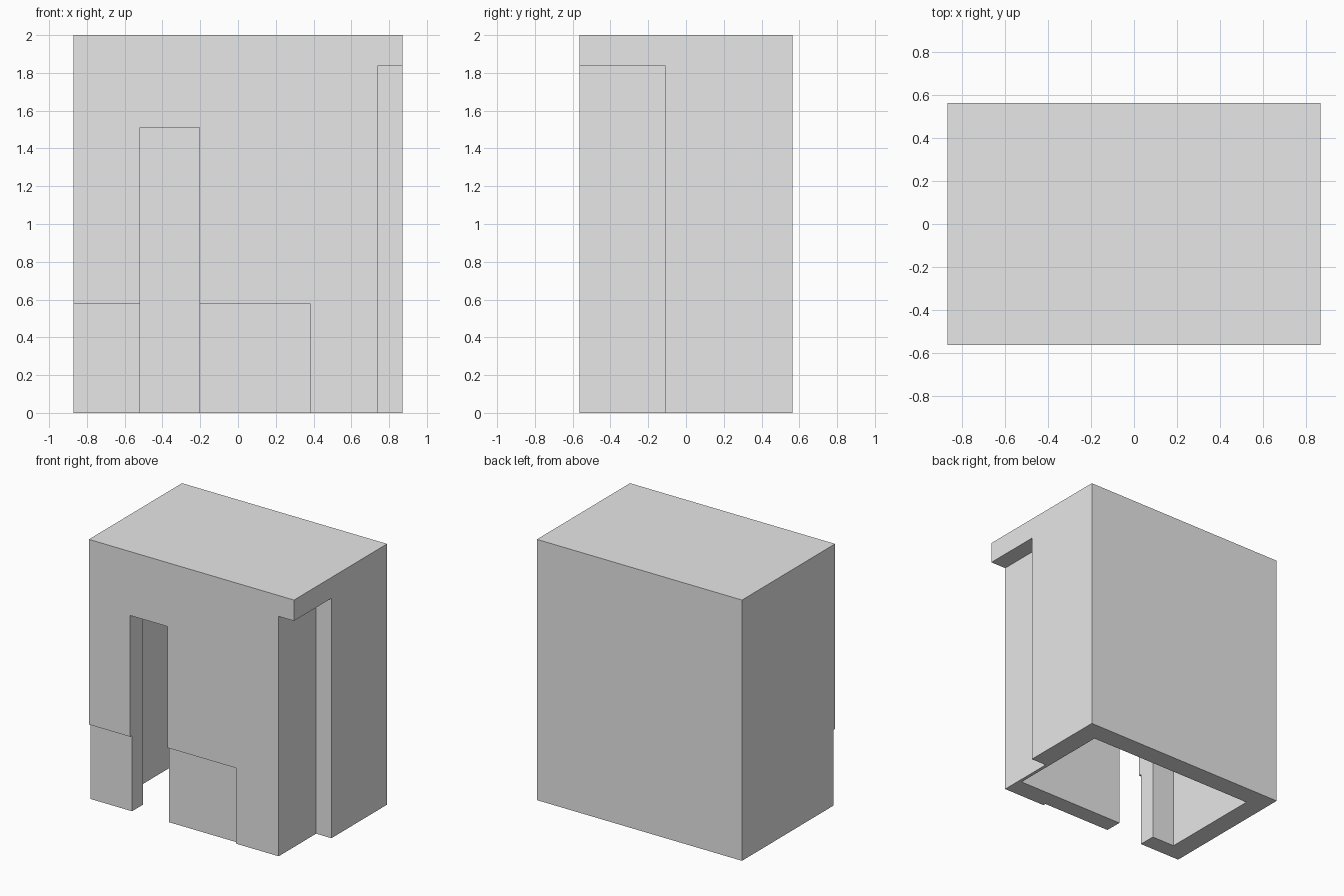
import bpy
import bmesh
from mathutils import Vector

default_cube = bpy.data.objects.get("Cube")
if default_cube:
    bpy.data.objects.remove(default_cube, do_unlink=True)

W, D, H = 0.87, 0.564, 2.0   # half width, half depth, height
WALL = 0.155                 # shell thickness
STEP = 0.022                 # depth of the shallow front rebate
OVER = 0.1                   # cutter overshoot

grey = bpy.data.materials.new("light grey")
grey.use_nodes = True
grey.diffuse_color = (0.8, 0.8, 0.8, 1)
grey.node_tree.nodes["Principled BSDF"].inputs["Base Color"].default_value = (0.8, 0.8, 0.8, 1)


def box(name, low, high):
    """Axis-aligned box between two corners."""
    low, high = Vector(low), Vector(high)
    bm = bmesh.new()
    bmesh.ops.create_cube(bm, size=1)
    for v in bm.verts:
        v.co = (low + high) / 2 + v.co * (high - low)
    mesh = bpy.data.meshes.new(name)
    bm.to_mesh(mesh)
    bm.free()
    mesh.materials.append(grey)
    obj = bpy.data.objects.new(name, mesh)
    bpy.context.scene.collection.objects.link(obj)
    return obj


# Outer block
housing = box("housing", (-W, -D, 0), (W, D, H))

cutters = [
    # Hollow inside, open at the bottom
    box("cavity", (-W + WALL, -D + WALL, -OVER), (W - WALL, D - WALL, H - WALL)),
    # Tall opening through the front wall
    box("doorway", (-0.52, -D - OVER, -OVER), (-0.205, -D + WALL + OVER, 1.51)),
    # Shallow rebate along the lower front
    box("front_rebate", (-W - OVER, -D - OVER, -OVER), (0.38, -D + STEP, 0.58)),
    # Tall notch in the front corner
    box("corner_notch", (0.74, -D - OVER, -OVER), (W + OVER, -0.11, 1.84)),
]

# Cut the openings, bake the result and drop the cutters
for cutter in cutters:
    cutter.hide_render = True
    mod = housing.modifiers.new(cutter.name, "BOOLEAN")
    mod.operation = "DIFFERENCE"
    mod.solver = "EXACT"
    mod.object = cutter

bpy.context.view_layer.update()
depsgraph = bpy.context.evaluated_depsgraph_get()
result = bpy.data.meshes.new_from_object(housing.evaluated_get(depsgraph))
housing.modifiers.clear()
housing.data = result
result.name = "housing"
for cutter in cutters:
    bpy.data.objects.remove(cutter, do_unlink=True)
